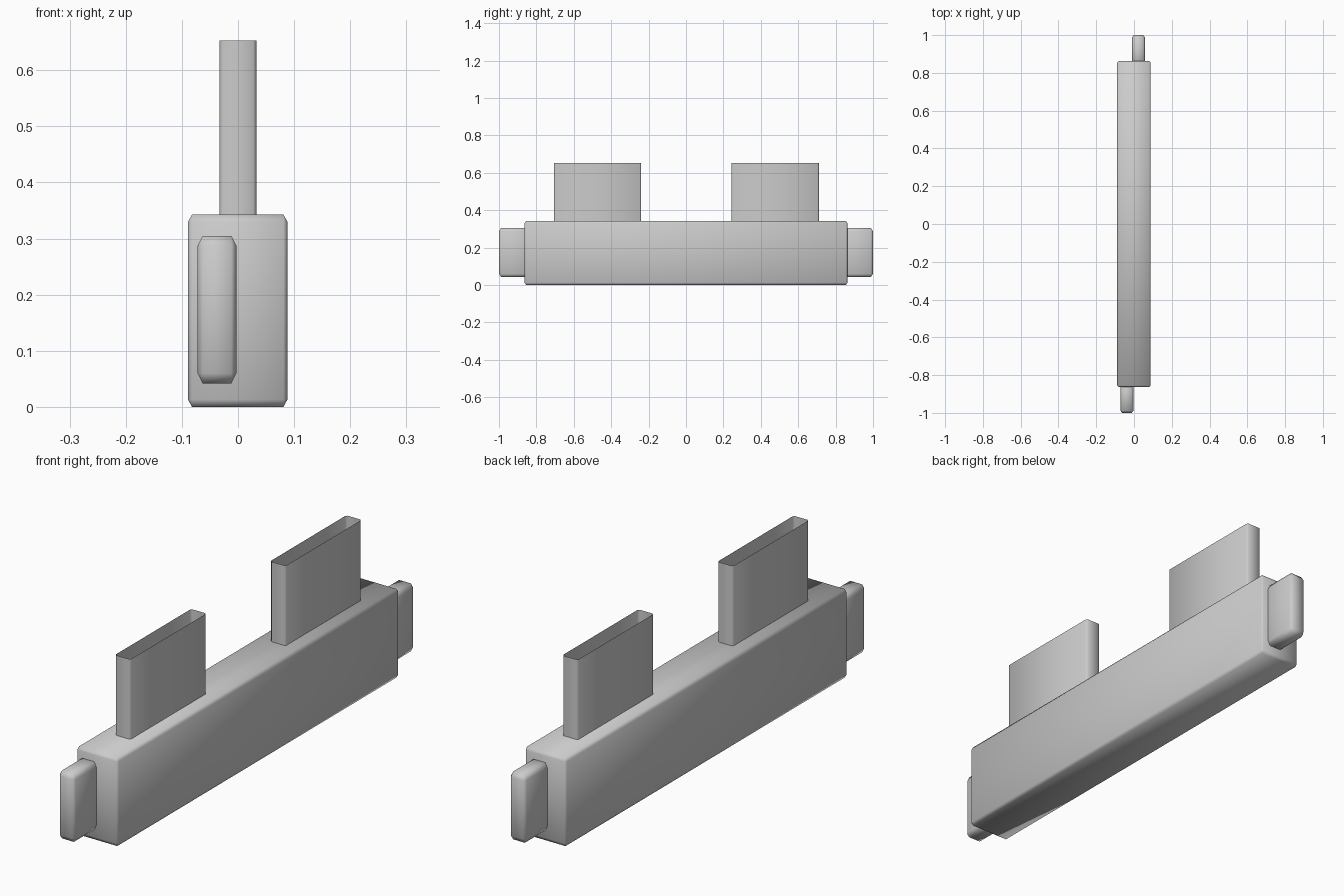
import bpy
import bmesh
from mathutils import Vector

cube = bpy.data.objects.get("Cube")
if cube:
    bpy.data.objects.remove(cube, do_unlink=True)

grey = bpy.data.materials.new("light_grey")
grey.use_nodes = True
colour = (0.6, 0.6, 0.6, 1)
grey.diffuse_color = colour
grey.node_tree.nodes["Principled BSDF"].inputs["Base Color"].default_value = colour


def chamfered_box(name, low, high, chamfer, tube=False):
    """Smooth box with its own chamfer per axis; a tube has no top or bottom."""
    low, high, chamfer = Vector(low), Vector(high), Vector(chamfer)
    size = high - low
    bm = bmesh.new()
    bmesh.ops.create_cube(bm, size=1)
    # Bevel by one unit in chamfer-sized space, then scale back
    bmesh.ops.scale(bm, verts=bm.verts,
                    vec=[s / c for s, c in zip(size, chamfer)])
    if tube:
        caps = [f for f in bm.faces if abs(f.normal.z) > 0.9]
        bmesh.ops.delete(bm, geom=caps, context='FACES_ONLY')
    edges = [e for e in bm.edges if not tube or
             abs(e.verts[0].co.z - e.verts[1].co.z) > 0.1]
    bmesh.ops.bevel(bm, geom=edges, offset=1, segments=1, affect='EDGES')
    bmesh.ops.scale(bm, verts=bm.verts, vec=chamfer)
    bmesh.ops.translate(bm, verts=bm.verts, vec=(low + high) / 2)
    for face in bm.faces:
        face.smooth = True
    mesh = bpy.data.meshes.new(name)
    bm.to_mesh(mesh)
    bm.free()
    mesh.materials.append(grey)
    obj = bpy.data.objects.new(name, mesh)
    bpy.context.collection.objects.link(obj)
    return obj


# Long main bar
chamfered_box("body", (-0.089, -0.863, 0), (0.088, 0.863, 0.343),
              (0.007, 0.008, 0.013))

# Offset tabs on the two ends
tab_chamfer = (0.009, 0.012, 0.018)
chamfered_box("front_tab", (-0.072, -1, 0.042), (-0.003, -0.82, 0.305), tab_chamfer)
chamfered_box("back_tab", (-0.01, 0.82, 0.042), (0.058, 1, 0.305), tab_chamfer)

# Open, thin-walled sleeves on top
for name, y in (("front_sleeve", -0.473), ("back_sleeve", 0.477)):
    chamfered_box(name, (-0.033, y - 0.233, 0.32), (0.033, y + 0.233, 0.653),
                  (0.006, 0.006, 0.006), tube=True)
